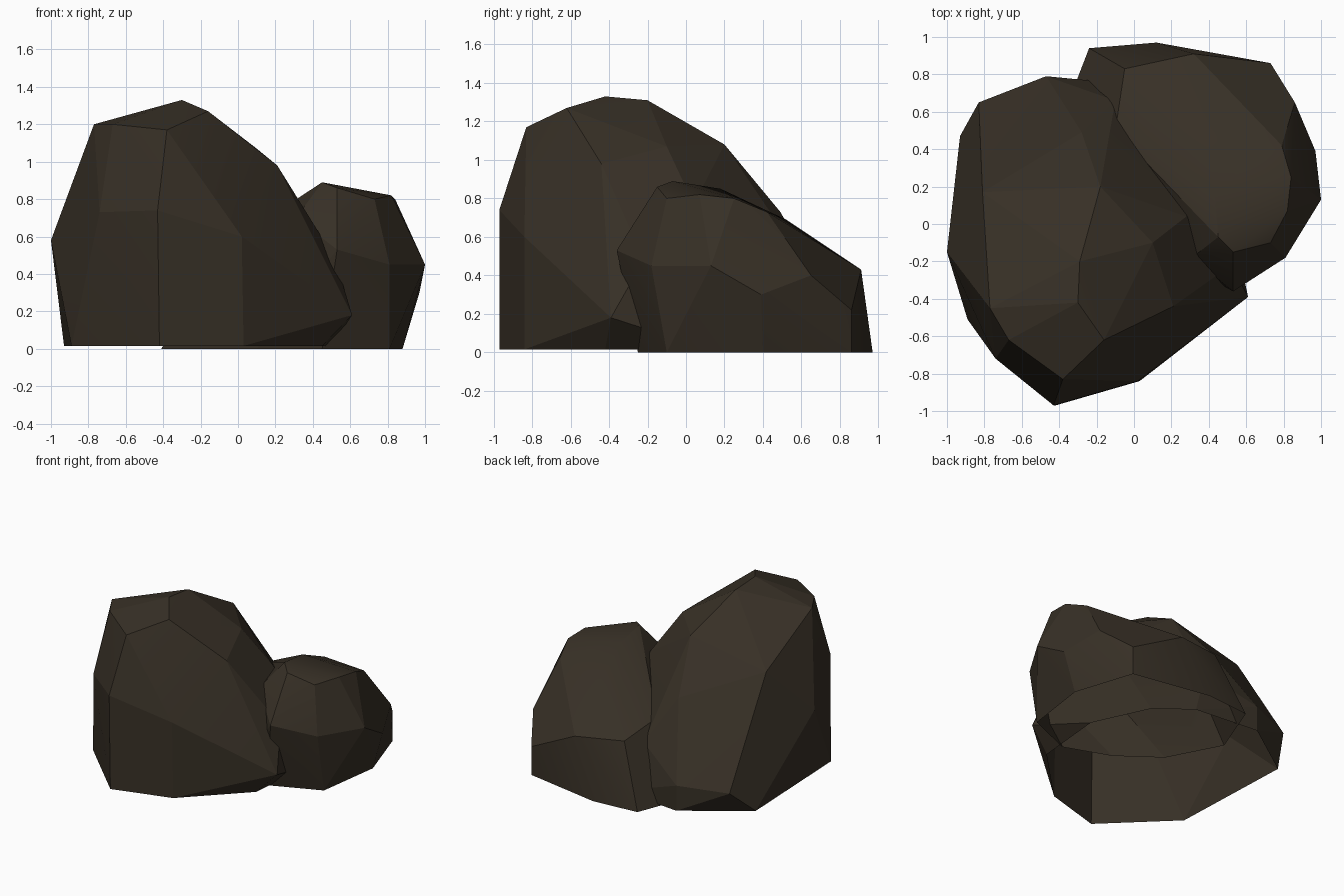
import bpy, bmesh, math

if "Cube" in bpy.data.objects:
    bpy.data.objects.remove(bpy.data.objects["Cube"])

stone = bpy.data.materials.new("dark brown stone")
stone.diffuse_color = (0.038, 0.029, 0.019, 1)
stone.use_nodes = True
stone.node_tree.nodes["Principled BSDF"].inputs["Base Color"].default_value = stone.diffuse_color


def rock(name, base_z, base, upper, angle):
    """Faceted boulder: hull of a ground outline and upper corners, open underneath."""
    bm = bmesh.new()
    for x, y in base:
        bm.verts.new((x, y, base_z))
    for p in upper:
        bm.verts.new(p)
    bmesh.ops.convex_hull(bm, input=bm.verts[:])
    loose = [v for v in bm.verts if not v.link_faces]
    bmesh.ops.delete(bm, geom=loose, context='VERTS')
    bmesh.ops.recalc_face_normals(bm, faces=bm.faces[:])
    # the rock has no floor
    floor = [f for f in bm.faces if all(v.co.z < base_z + 0.001 for v in f.verts)]
    bmesh.ops.delete(bm, geom=floor, context='FACES')
    # merge nearly coplanar triangles into larger facets
    bmesh.ops.dissolve_limit(bm, angle_limit=math.radians(3),
                             verts=bm.verts[:], edges=bm.edges[:])
    mesh = bpy.data.meshes.new(name)
    bm.to_mesh(mesh)
    bm.free()
    mesh.materials.append(stone)
    ob = bpy.data.objects.new(name, mesh)
    bpy.context.collection.objects.link(ob)
    bpy.ops.object.select_all(action='DESELECT')
    ob.select_set(True)
    bpy.context.view_layer.objects.active = ob
    bpy.ops.object.shade_smooth_by_angle(angle=math.radians(angle))


# tall boulder, front left
rock("large_boulder", 0.015,
     [(-.93, .47), (-.89, -.51), (-.42, -.97), (.03, -.84), (.45, -.42),
      (.5, .12), (.3, .55), (.05, .74), (-.47, .79)],
     [(-.43, -.97, .74), (-.74, -.72, .73), (-1, -.15, .58), (.02, -.84, .6),
      (.61, -.39, .18), (.52, -.22, .48),
      (-.38, -.83, 1.17), (-.67, -.62, 1.2), (-.77, -.45, 1.2), (-.16, -.62, 1.27),
      (-.3, -.42, 1.33), (-.29, -.2, 1.31), (-.76, -.14, 1.06), (-.81, .17, .95),
      (-.18, .2, 1.08), (.1, -.1, 1.07), (.21, -.44, .98), (.28, .04, .77),
      (-.28, .49, .73), (-.1, .66, .4), (-.83, .65, .19), (-.47, .79, .21)],
     8)

# low boulder, back right
rock("small_boulder", 0.0,
     [(-.24, .94), (.12, .97), (.73, .86), (.88, .4), (.81, -.1), (.45, -.25),
      (.1, -.12), (-.2, .1), (-.41, .5)],
     [(.53, -.36, .53), (.81, -.18, .45), (1, .13, .45), (.97, .39, .3),
      (.86, .65, .4), (.73, .86, .22), (.32, .91, .43), (-.05, .83, .46),
      (.45, -.07, .89), (.53, -.15, .86), (.73, -.1, .8), (.82, .07, .82),
      (.84, .25, .8), (.79, .42, .73), (.43, .18, .85), (.38, .52, .69),
      (-.1, .5, .53), (.12, .15, .62), (.31, -.18, .7)],
     20)
